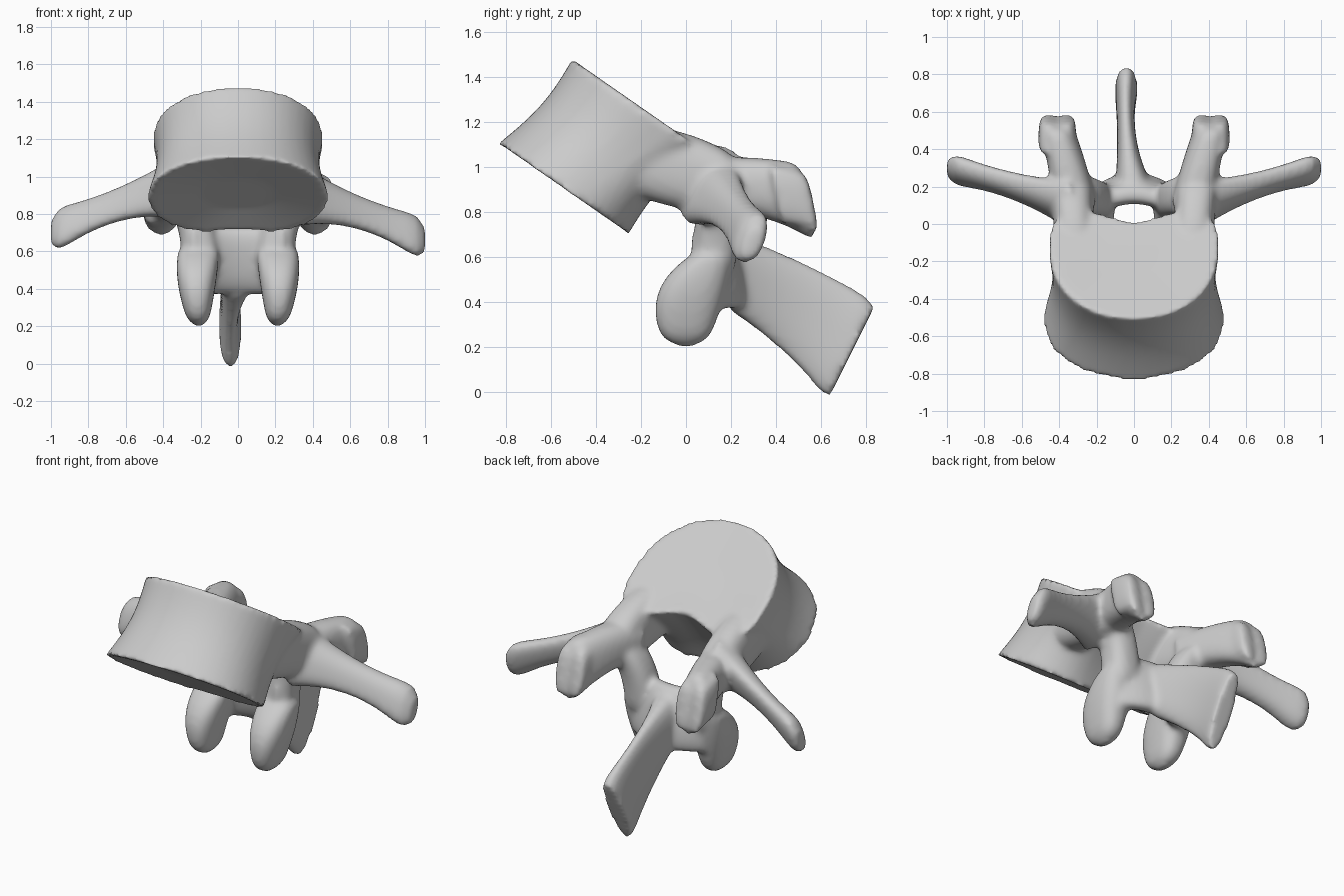
import bpy, bmesh
from math import sin, cos, pi, exp, sqrt, copysign
from mathutils import Vector

if "Cube" in bpy.data.objects:
    bpy.data.objects.remove(bpy.data.objects["Cube"])

GREY = (0.6, 0.6, 0.6, 1)
bone = bpy.data.materials.new("bone grey")
bone.use_nodes = True
bone.diffuse_color = GREY
bone.node_tree.nodes["Principled BSDF"].inputs["Base Color"].default_value = GREY

X, Y, Z = Vector((1, 0, 0)), Vector((0, 1, 0)), Vector((0, 0, 1))
STEPS = 16
SIDES = 48
ANGLES = [2 * pi * i / SIDES for i in range(SIDES)]
bm = bmesh.new()


def power(value, exponent):
    return copysign(abs(value) ** exponent, value)


def bend(values, t):
    """Smooth curve through a start, middle and end value (number or vector)."""
    start, middle, end = values
    return start * (1 - t) * (1 - 2 * t) + middle * 4 * t * (1 - t) + end * t * (2 * t - 1)


def loft(rings):
    """Skin a closed solid through a list of equal-length point rings."""
    loops = [[bm.verts.new(point) for point in ring] for ring in rings]
    faces = [bm.faces.new(loops[0]), bm.faces.new(loops[-1])]
    for low, high in zip(loops, loops[1:]):
        for i in range(SIDES):
            j = (i + 1) % SIDES
            faces.append(bm.faces.new((low[i], low[j], high[j], high[i])))
    bmesh.ops.recalc_face_normals(bm, faces=faces)


def strut(path, wide, tall, across=X, up=(Z, Z, Z), tip=0.5, side=1, lift=0):
    """Sweep a soft-cornered section along a bent path, rounding off the far end."""
    path = [Vector(point) for point in path]
    rings = []
    for step in range(STEPS + 1):
        t = step / STEPS
        near_end = max(0, t * 6 - 5)
        size = tip + (1 - tip) * sqrt(1 - near_end ** 2)
        a = across * bend(wide, t) * size
        b = bend(up, t) * bend(tall, t) * size
        ring = [bend(path, t) + a * power(cos(q), 0.8) + b * power(sin(q), 0.8) for q in ANGLES]
        rings.append([(v.x * side, v.y, v.z + lift) for v in ring])
    loft(rings)


# Vertebral body: kidney outline, pinched waist, dished end plates
BACK = Vector((0, 0.82, -0.57))
BOTTOM, TOP = Vector((0, -0.52, 0.885)), Vector((0, -0.13, 1.22))


def body_ring(level, scale):
    centre = BOTTOM.lerp(TOP, level)
    width = (0.485 - 0.03 * level) * scale
    front = (0.385 + 0.075 * level) * scale
    back = (0.37 - 0.07 * level) * scale
    notch = (0.06 + 0.06 * level) * scale
    ring = []
    for q in ANGLES:
        x, depth = width * power(cos(q), 0.95), front * power(sin(q), 0.92)
        if depth > 0:
            depth = back * sin(q) ** (0.9 - 0.45 * level) - notch * exp(-(x / 0.2) ** 2)
        ring.append(centre + X * x + BACK * depth)
    return ring


levels = [step / STEPS for step in range(STEPS + 1)]
wall = [body_ring(level, 1 - 0.07 * sin(pi * level)) for level in levels]
loft([body_ring(0.06, 0.4)] + wall + [body_ring(0.98, 0.4)])

for side in (1, -1):
    # Pedicle
    strut([(0.3, -0.25, 1.03), (0.32, 0, 0.98), (0.34, 0.25, 0.9)],
          wide=(0.11, 0.11, 0.11), tall=(0.15, 0.17, 0.13), side=side)

    # Transverse process, hanging a little lower on the left
    strut([(0.34, 0.1, 0.9), (0.67, 0.21, 0.8), (1, 0.3, 0.66)],
          wide=(0.12, 0.065, 0.08), tall=(0.16, 0.09, 0.13),
          across=Y, up=[Z + Y * 0.3] * 3, side=side, lift=0.02 - 0.02 * side)

    # Superior articular process with an inner and an outer ridge
    leaning = [Z - Y * 0.2] * 3
    strut([(0.31, 0.12, 0.92), (0.37, 0.36, 0.9), (0.42, 0.56, 0.83)],
          wide=(0.11, 0.1, 0.08), tall=(0.12, 0.14, 0.18), up=leaning, side=side)
    for x in (0.36, 0.46):
        strut([(x, 0.4, 0.88), (x, 0.5, 0.86), (x, 0.57, 0.83)],
              wide=(0.05, 0.05, 0.04), tall=(0.13, 0.13, 0.13), up=leaning, side=side)

    # Lamina side
    strut([(0.33, 0.17, 0.92), (0.23, 0.14, 0.75), (0.2, 0.12, 0.5)],
          wide=(0.1, 0.1, 0.1), tall=(0.11, 0.1, 0.1), up=(Y, Y, Y), side=side)

    # Inferior articular process
    strut([(0.21, 0.11, 0.6), (0.22, 0.02, 0.42), (0.21, 0, 0.2)],
          wide=(0.11, 0.1, 0.05), tall=(0.1, 0.15, 0.09), up=(Y, Y, Y), tip=0.3, side=side)

# Lamina bridge, arched behind the canal
strut([(-0.24, 0.1, 0.55), (0, 0.19, 0.55), (0.24, 0.1, 0.55)],
      wide=(0.07, 0.07, 0.07), tall=(0.18, 0.18, 0.18), across=Y, up=leaning, tip=1)

# Spinous process, a thin blade bowed to the right
strut([(0, 0.2, 0.53), (-0.04, 0.47, 0.38), (-0.04, 0.74, 0.18)],
      wide=(0.1, 0.05, 0.065), tall=(0.17, 0.2, 0.22),
      up=(Z, Z + Y * 0.2, Z + Y * 0.5), tip=0.9)

mesh = bpy.data.meshes.new("vertebra")
bm.to_mesh(mesh)
bm.free()
mesh.materials.append(bone)
vertebra = bpy.data.objects.new("vertebra", mesh)
bpy.context.collection.objects.link(vertebra)

# Fuse the parts into one softly blended bone
fuse = vertebra.modifiers.new("fuse", "REMESH")
fuse.mode = "VOXEL"
fuse.voxel_size = 0.016
fuse.use_smooth_shade = True
soften = vertebra.modifiers.new("soften", "SMOOTH")
soften.factor = 0.5
soften.iterations = 9
